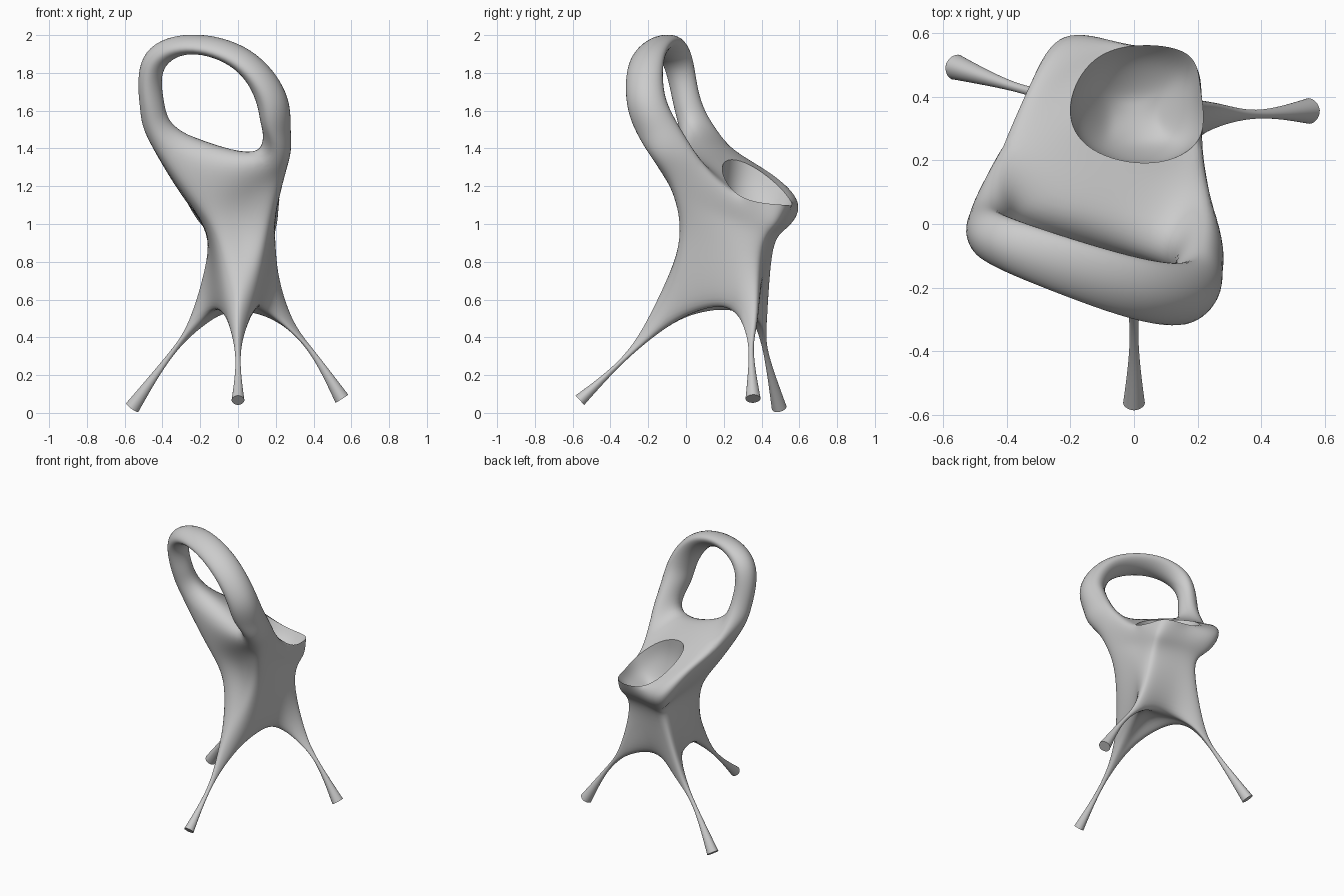
import bpy, bmesh
from mathutils import Vector as V

if "Cube" in bpy.data.objects:
    bpy.data.objects.remove(bpy.data.objects["Cube"])

bm = bmesh.new()
goal = {}                      # surface point each cage vertex should reach


def pt(*co):
    v = bm.verts.new(co)
    goal[v] = V(co)
    return v


def ring(points):
    return [pt(*p) for p in points]


def bridge(a, b):
    for i in range(len(a)):
        j = (i + 1) % len(a)
        bm.faces.new((a[i], a[j], b[j], b[i]))


# Body wall, counter-clockwise from the front: three points per leg, one per arch
low = ring([(-.06, -.10, .51), (0, -.165, .57), (.065, -.10, .51), (.14, .17, .59),
            (.23, .29, .52), (.27, .36, .54), (.22, .38, .51), (0, .37, .56),
            (-.18, .42, .50), (-.24, .42, .53), (-.22, .35, .52), (-.13, .18, .57)])
waist = ring([(-.10, -.02, .88), (.03, -.035, .90), (.14, -.02, .88), (.185, .16, .88),
              (.20, .30, .86), (.19, .38, .85), (.13, .415, .85), (0, .44, .85),
              (-.10, .46, .86), (-.15, .445, .87), (-.16, .36, .88), (-.15, .17, .88)])
chest = ring([(-.20, -.03, 1.12), (.03, -.055, 1.14), (.185, -.05, 1.13), (.21, .08, 1.10),
              (.20, .27, 1.03), (.205, .43, 1.00), (.155, .485, .99), (0, .515, .99),
              (-.17, .54, .99), (-.22, .45, 1.04), (-.26, .28, 1.10), (-.28, .10, 1.14)])
top = ring([(-.335, -.035, 1.38), (.14, -.15, 1.32), (.268, -.105, 1.34), (.24, .07, 1.33),
            (.205, .27, 1.16), (.21, .42, 1.11), (.165, .535, 1.10), (0, .56, 1.11),
            (-.22, .585, 1.12), (-.325, .44, 1.255), (-.41, .245, 1.39), (-.47, .06, 1.44)])
bridge(low, waist)
bridge(waist, chest)
bridge(chest, top)

# Deck between the handle roots and the rim
p, q = pt(-.27, .065, 1.475), pt(.09, -.01, 1.38)
a, b, c, d = ring([(-.14, .50, 1.19), (-.20, .36, 1.30), (-.13, .235, 1.34), (.06, .193, 1.28)])
t = top
for f in ((t[0], t[1], q, p), (t[7], t[8], t[9], a), (t[9], t[10], b, a),
          (t[10], p, c, b), (p, q, d, c), (q, t[3], t[4], d)):
    bm.faces.new(f)

# Bowl hanging from the rim
rim = [v.co.copy() for v in (t[4], t[5], t[6], t[7], a, b, c, d)]
mid = sum(rim, V()) / 8
prev = ring(rim)
for scale, flat, drop in ((.82, .72, .10), (.46, .36, .185)):
    cur = ring([V((mid.x + (r.x - mid.x) * scale - drop * .1,
                   mid.y - drop * .3 + (r.y - mid.y) * scale,
                   mid.z - drop + (r.z - mid.z) * flat)) for r in rim])
    bridge(prev, cur)
    prev = cur
floor = pt(mid.x - .02, mid.y - .06, mid.z - .215)
for i in range(0, 8, 2):
    bm.faces.new((prev[i], prev[i + 1], prev[(i + 2) % 8], floor))

# Handle loop: centre, half thickness, half depth
hub, n = V((-.15, -.08, 1.65)), V((-.266, -.912, -.288)).normalized()
prev = [t[0], p, t[10], t[11]]
for co, thick, deep in (((-.455, .01, 1.63), .065, .075), ((-.445, -.04, 1.85), .063, .08),
                        ((-.25, -.12, 1.95), .05, .09), ((.02, -.205, 1.87), .058, .10),
                        ((.17, -.215, 1.68), .08, .105), ((.20, -.16, 1.52), .08, .11)):
    o = V(co)
    out = o - hub
    out = (out - n * out.dot(n)).normalized() * thick
    cur = ring([o + n * deep, o - out, o - n * deep, o + out])
    bridge(prev, cur)
    prev = cur
bridge(prev, [t[1], q, t[3], t[2]])

# Underside and the three pinched legs, each with an end cap
centre = pt(0, .2, .58)
inner = ring([(0, -.06, .48), (.20, .32, .49), (-.16, .37, .49)])
legs = [((0, -.325, .29), (0, -.562, .067), .034),
        ((.385, .345, .33), (.55, .355, .075), .04),
        ((-.355, .425, .31), (-.56, .493, .028), .04)]
for k, (pinch, foot, r) in enumerate(legs):
    i, m = 4 * k, (k + 1) % 3
    bm.faces.new((centre, inner[k], low[i + 2], low[i + 3]))
    bm.faces.new((centre, low[i + 3], low[4 * m], inner[m]))
    axis = (V(foot) - V(pinch)).normalized()
    up = (V((0, 0, 1)) - axis * axis.z).normalized()
    side = axis.cross(up)
    prev = [low[i], low[i + 1], low[i + 2], inner[k]]
    for o, rad in ((V(pinch), .014), (V(foot), r)):
        cur = ring([o + side * rad, o + up * rad, o - side * rad, o - up * rad])
        bridge(prev, cur)
        prev = cur
    bm.faces.new(ring([v.co for v in prev]))


# Push the cage out so that the smooth surface passes through the points
def limit(v):
    if v.is_boundary:
        ends = [e.other_vert(v).co for e in v.link_edges if e.is_boundary]
        return (v.co * 4 + ends[0] + ends[1]) / 6
    k = len(v.link_edges)
    s = v.co * k * k
    for e in v.link_edges:
        s = s + e.other_vert(v).co * 4
    for l in v.link_loops:
        s = s + l.link_loop_next.link_loop_next.vert.co
    return s / (k * (k + 5))


for step in range(25):
    moves = [(v, goal[v] - limit(v)) for v in bm.verts]
    for v, delta in moves:
        v.co += delta

bmesh.ops.recalc_face_normals(bm, faces=bm.faces)
for f in bm.faces:
    f.smooth = True
mesh = bpy.data.meshes.new("looped_vessel")
bm.to_mesh(mesh)
bm.free()
body = bpy.data.objects.new("looped_vessel", mesh)
bpy.context.collection.objects.link(body)
sub = body.modifiers.new("smooth", 'SUBSURF')
sub.levels = sub.render_levels = 3
